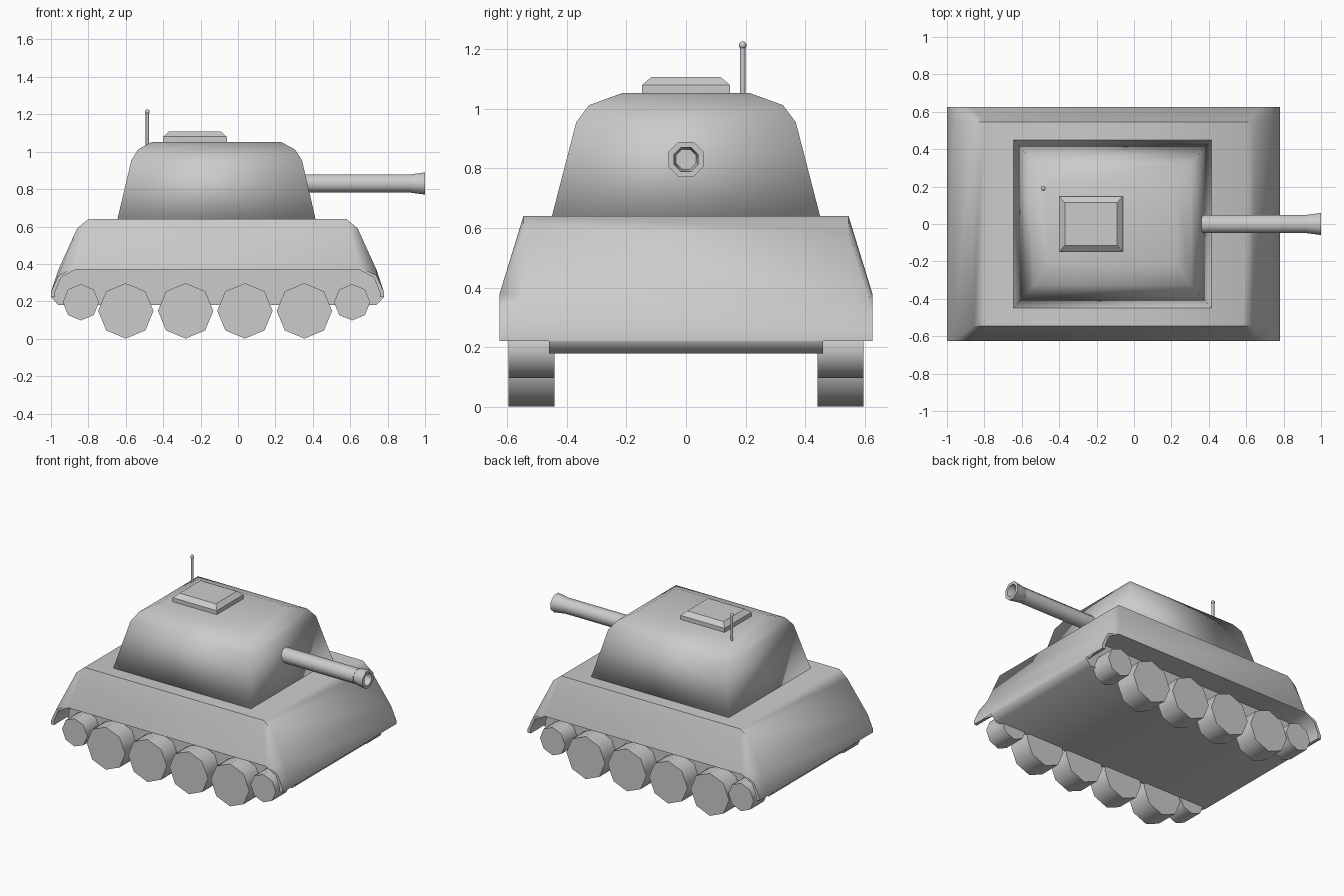
import bpy, bmesh, math
from mathutils import Matrix, Vector

if "Cube" in bpy.data.objects:
    bpy.data.objects.remove(bpy.data.objects["Cube"])

grey = bpy.data.materials.new("plain grey")
grey.diffuse_color = (0.6, 0.6, 0.6, 1)
grey.use_nodes = True
grey.node_tree.nodes["Principled BSDF"].inputs["Base Color"].default_value = grey.diffuse_color
CX = -0.11  # hull centre along x


def finish(name, bm, angle=50):
    bmesh.ops.remove_doubles(bm, verts=bm.verts, dist=1e-5)
    bmesh.ops.recalc_face_normals(bm, faces=bm.faces)
    mesh = bpy.data.meshes.new(name)
    bm.to_mesh(mesh)
    bm.free()
    mesh.materials.append(grey)
    mesh.shade_smooth()
    mesh.set_sharp_from_angle(angle=math.radians(angle))
    ob = bpy.data.objects.new(name, mesh)
    bpy.context.collection.objects.link(ob)
    return ob


def loft(name, rings, closed=True, caps=True, extra=(), angle=50):
    """Skin a list of equal-length rings; extra faces are (ring, point) lists."""
    bm = bmesh.new()
    vs = [[bm.verts.new(p) for p in r] for r in rings]
    n = len(rings[0])
    for a, b in zip(vs, vs[1:]):
        for i in range(n if closed else n - 1):
            j = (i + 1) % n
            bm.faces.new((a[i], a[j], b[j], b[i]))
    if caps:
        bm.faces.new(vs[0])
        bm.faces.new(vs[-1])
    for f in extra:
        bm.faces.new([vs[r][i] for r, i in f])
    bmesh.ops.dissolve_degenerate(bm, dist=1e-5, edges=bm.edges)
    return finish(name, bm, angle)


def arch(half, y):
    """Symmetric x-z chain at depth y."""
    return ([(CX - x, y, z) for x, z in half] +
            [(CX + x, y, z) for x, z in reversed(half)])


def rect(x0, x1, y, z):
    return [(x0, -y, z), (x1, -y, z), (x1, y, z), (x0, y, z)]


def disc(center, r, axis, start=0.0, n=8):
    """Regular polygon around the x or y axis."""
    pts = []
    for i in range(n):
        a = start + 2 * math.pi * i / n
        u, w = r * math.cos(a), r * math.sin(a)
        off = (0, u, w) if axis == 'x' else (u, 0, w)
        pts.append(Vector(center) + Vector(off))
    return pts


# Upper hull with sloped sides and overhanging fenders
top = [(.89, .222), (.89, .25), (.85, .37), (.75, .59), (.69, .64)]
edge = [(.89, .222), (.89, .25), (.85, .338), (.76, .38), (.76, .38)]
under = [(.868, .222), (.868, .25), (.836, .328), (.757, .37), (.757, .37)]
rings = [arch(under, -.455), arch(under, -.625), arch(edge, -.625), arch(top, -.545)]
rings += [[(x, -y, z) for x, y, z in r] for r in reversed(rings)]
flaps = [[(r, i) for r in rs] for i in (0, 9) for rs in ((0, 1, 2, 3), (4, 5, 6, 7))]
loft("upper_hull", rings, closed=False, caps=False, extra=flaps)

# Lower hull tub between the wheels
tub = [(.85, .18), (.888, .22), (.888, .25), (.846, .37), (.80, .45)]
loft("lower_hull", [arch(tub, -.46), arch(tub, .46)])

# Turret, smooth over its rounded shoulders
loft("turret", [rect(-.645, .415, .45, .638), rect(-.57, .342, .368, .955),
                rect(-.535, .305, .325, 1.012), rect(-.46, .23, .215, 1.052)], angle=180)

# Roof hatch
loft("hatch", [rect(-.40, -.06, .147, 1.03), rect(-.40, -.06, .147, 1.08),
               rect(-.37, -.09, .115, 1.107)], angle=30)

# Gun barrel with flared, hollow muzzle
P8 = math.pi / 8
barrel = [(.30, .052), (.92, .052)]
loft("gun_barrel", [disc((x, 0, .83), r, 'x', P8) for x, r in barrel])
muzzle = [(.91, .048), (.93, .054), (1.0, .064), (1.0, .044), (.94, .036)]
loft("muzzle", [disc((x, 0, .83), r, 'x', P8) for x, r in muzzle])

# Road wheels and smaller end wheels on both sides
wheels = [(-.60, .149, .148), (-.28, .149, .148), (.037, .149, .148), (.355, .149, .148),
          (-.84, .195, .097), (.61, .195, .097)]
for side, s in (("front", -1), ("back", 1)):
    for k, (x, z, r) in enumerate(wheels):
        loft(f"{side}_wheel_{k + 1}", [disc((x, s * y, z), r, 'y') for y in (.44, .595)])

# Antenna with ball tip
bm = bmesh.new()
bmesh.ops.create_cone(bm, cap_ends=True, segments=8, radius1=.009, radius2=.009, depth=.19,
                      matrix=Matrix.Translation((-.485, .19, 1.115)))
bmesh.ops.create_uvsphere(bm, u_segments=8, v_segments=6, radius=.013,
                          matrix=Matrix.Translation((-.485, .19, 1.213)))
finish("antenna", bm)
